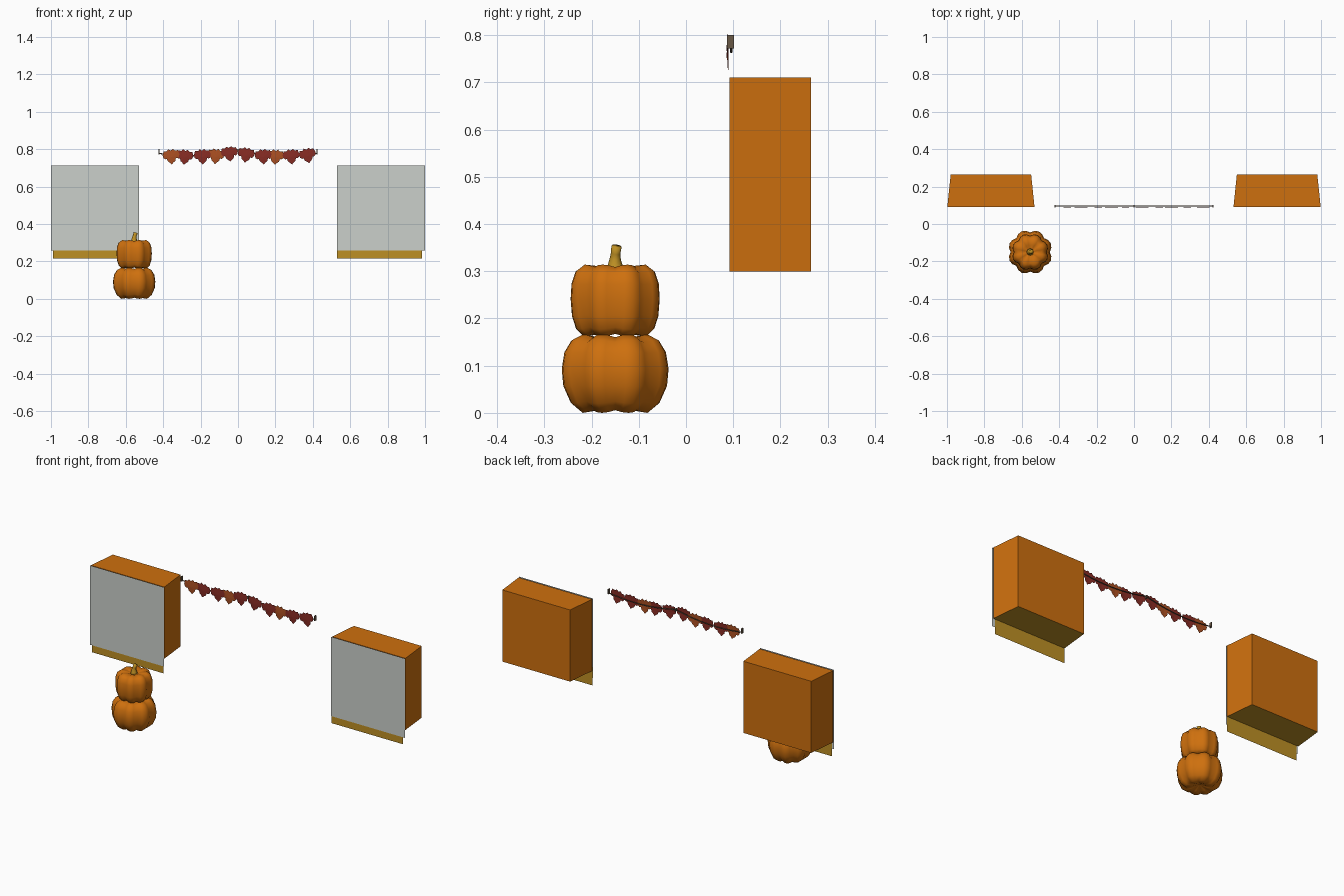
import bpy, bmesh, math
from mathutils import Vector

if "Cube" in bpy.data.objects:
    bpy.data.objects.remove(bpy.data.objects["Cube"])


def material(name, r, g, b):
    m = bpy.data.materials.new(name)
    m.diffuse_color = [((c / 255 + 0.055) / 1.055) ** 2.4 for c in (r, g, b)] + [1]
    m.use_nodes = True
    m.node_tree.nodes["Principled BSDF"].inputs["Base Color"].default_value = m.diffuse_color
    return m


ORANGE = material("pumpkin orange", 206, 112, 14)
GREY = material("pale grey", 203, 208, 203)
OCHRE = material("ochre", 190, 144, 36)
RED = material("dark red", 136, 44, 36)
RUST = material("rust", 172, 80, 34)
BROWN = material("twig brown", 105, 88, 70)


def add(name, verts, faces, *mats, smooth=False, fix=True):
    me = bpy.data.meshes.new(name)
    me.from_pydata(verts, [], faces)
    if fix:
        bm = bmesh.new()
        bm.from_mesh(me)
        bmesh.ops.recalc_face_normals(bm, faces=bm.faces)
        bm.to_mesh(me)
        bm.free()
    for m in mats:
        me.materials.append(m)
    for p in me.polygons:
        p.use_smooth = smooth
    ob = bpy.data.objects.new(name, me)
    bpy.context.collection.objects.link(ob)
    return ob


def block(name, x0, x1, y0, y1, z0, z1, *mats, taper=0.0):
    # box whose back (+y) end narrows in x by taper on each side
    v = []
    for z in (z0, z1):
        v += [(x0, y0, z), (x1, y0, z), (x1 - taper, y1, z), (x0 + taper, y1, z)]
    f = [(0, 3, 2, 1), (4, 5, 6, 7), (0, 1, 5, 4), (1, 2, 6, 5), (2, 3, 7, 6), (3, 0, 4, 7)]
    return add(name, v, f, *mats)


def plate(name, x0, x1, y, z0, z1, mat):
    return add(name, [(x0, y, z0), (x1, y, z0), (x1, y, z1), (x0, y, z1)],
               [(0, 1, 2, 3)], mat, fix=False)


def rings_to_faces(n_rings, n):
    f = [(i * n + j, i * n + (j + 1) % n, (i + 1) * n + (j + 1) % n, (i + 1) * n + j)
         for i in range(n_rings - 1) for j in range(n)]
    return f + [tuple(range(n))[::-1], tuple(range((n_rings - 1) * n, n_rings * n))]


def tube(name, pts, radii, n, mat, smooth=True):
    pts = [Vector(p) for p in pts]
    v = []
    for i, p in enumerate(pts):
        t = (pts[min(i + 1, len(pts) - 1)] - pts[max(i - 1, 0)]).normalized()
        a = t.cross(Vector((0, 1, 0))).normalized()
        b = t.cross(a)
        for j in range(n):
            w = 2 * math.pi * j / n
            v.append(p + radii[i] * (math.cos(w) * a + math.sin(w) * b))
    return add(name, v, rings_to_faces(len(pts), n), mat, smooth=smooth)


def pumpkin(name, cx, cy, z0, h, radius, profile, groove, n=32):
    v = []
    for r, z in profile:
        for j in range(n):
            w = 2 * math.pi * j / n
            rr = r * radius * (1.05 - groove * (1 - abs(math.sin(4 * w))))
            # grooves also pinch the top and bottom towards the middle height
            zz = 0.5 + (z - 0.5) * (1 - 0.07 * (1 - abs(math.sin(4 * w))))
            v.append((cx + rr * math.cos(w), cy + rr * math.sin(w), z0 + h * zz))
    return add(name, v, rings_to_faces(len(profile), n), ORANGE, smooth=True)


# Two hanging boxes: orange shell with ochre underside, grey front, ochre valance
for side, x0, x1, s0, s1 in (("left", -1.0, -0.53, -0.99, -0.535),
                             ("right", 0.53, 1.0, 0.53, 0.985)):
    box = block(side + "_box", x0 + 0.002, x1 - 0.002, 0.092, 0.265, 0.299, 0.71,
                ORANGE, OCHRE, taper=0.018)
    for p in box.data.polygons:
        if p.normal.z < -0.5:
            p.material_index = 1
    plate(side + "_front_panel", x0, x1, 0.085, 0.257, 0.712, GREY)
    plate(side + "_valance", s0, s1, 0.089, 0.215, 0.32, OCHRE)

# Stacked pumpkins
PX, PY = -0.555, -0.15
low = [(0.05, .10), (.35, .03), (.62, 0), (.83, .12), (.97, .34), (1, .56),
       (.95, .78), (.82, .93), (.62, 1), (.35, .97), (.05, .88)]
high = [(0.05, .08), (.45, .02), (.72, 0), (.88, .1), (.97, .28), (1, .52),
        (.98, .74), (.89, .91), (.7, 1), (.4, .98), (.05, .9)]
pumpkin("lower_pumpkin", PX, PY, 0.0, 0.166, 0.114, low, 0.13)
pumpkin("upper_pumpkin", PX, PY, 0.162, 0.152, 0.095, high, 0.13)
tube("pumpkin_stem",
     [(PX, PY, .295), (PX, PY, .312), (PX, PY, .325), (PX + .003, PY + .001, .338),
      (PX + .008, PY + .003, .353)],
     [.021, .016, .012, .010, .011], 8, OCHRE)

# Garland vine in two swags, with end pegs and a middle peg
vine = []
for i in range(33):
    x = -0.425 + 0.85 * i / 32
    t = abs(x) / 0.425
    z = 0.796 - 0.018 * t - 0.085 * t * (1 - t)
    vine.append((x, 0.096, z))
tube("garland_vine", vine, [0.003] * 33, 6, BROWN)
for name, x, z0 in (("left_peg", -0.423, .772), ("right_peg", 0.423, .772),
                    ("middle_peg", 0, .785)):
    block(name, x - .003, x + .003, .087, .102, z0, .80, BROWN)

# Flat lobed leaves: half outline, mirrored
half = [(0, .5), (.14, .62), (.24, .48), (.42, .5), (.5, .2), (.46, -.02),
        (.36, -.12), (.28, -.06), (.22, -.3), (.1, -.42)]
outline = half + [(0, -.56)] + [(-x, z) for x, z in half[:0:-1]]
leaves = [(-.357, .757, RUST, 5), (-.285, .755, RED, -6), (-.19, .757, RED, 4),
          (-.12, .759, RUST, -5), (-.045, .772, RED, 6), (.042, .766, RED, -8),
          (.135, .757, RED, 5), (.2, .755, RUST, -3), (.285, .757, RED, 6),
          (.373, .763, RED, 12)]
for i, (cx, cz, mat, deg) in enumerate(leaves):
    c, s = math.cos(math.radians(deg)), math.sin(math.radians(deg))
    y = 0.088 + 0.002 * (i % 2)
    v = [(cx, y - 0.002, cz)]
    v += [(cx + .09 * x * c - .07 * z * s, y, cz + .09 * x * s + .07 * z * c)
          for x, z in outline]
    n = len(outline)
    f = [(0, 1 + (j + 1) % n, 1 + j) for j in range(n)]
    add("leaf_%d" % (i + 1), v, f, mat, fix=False)
